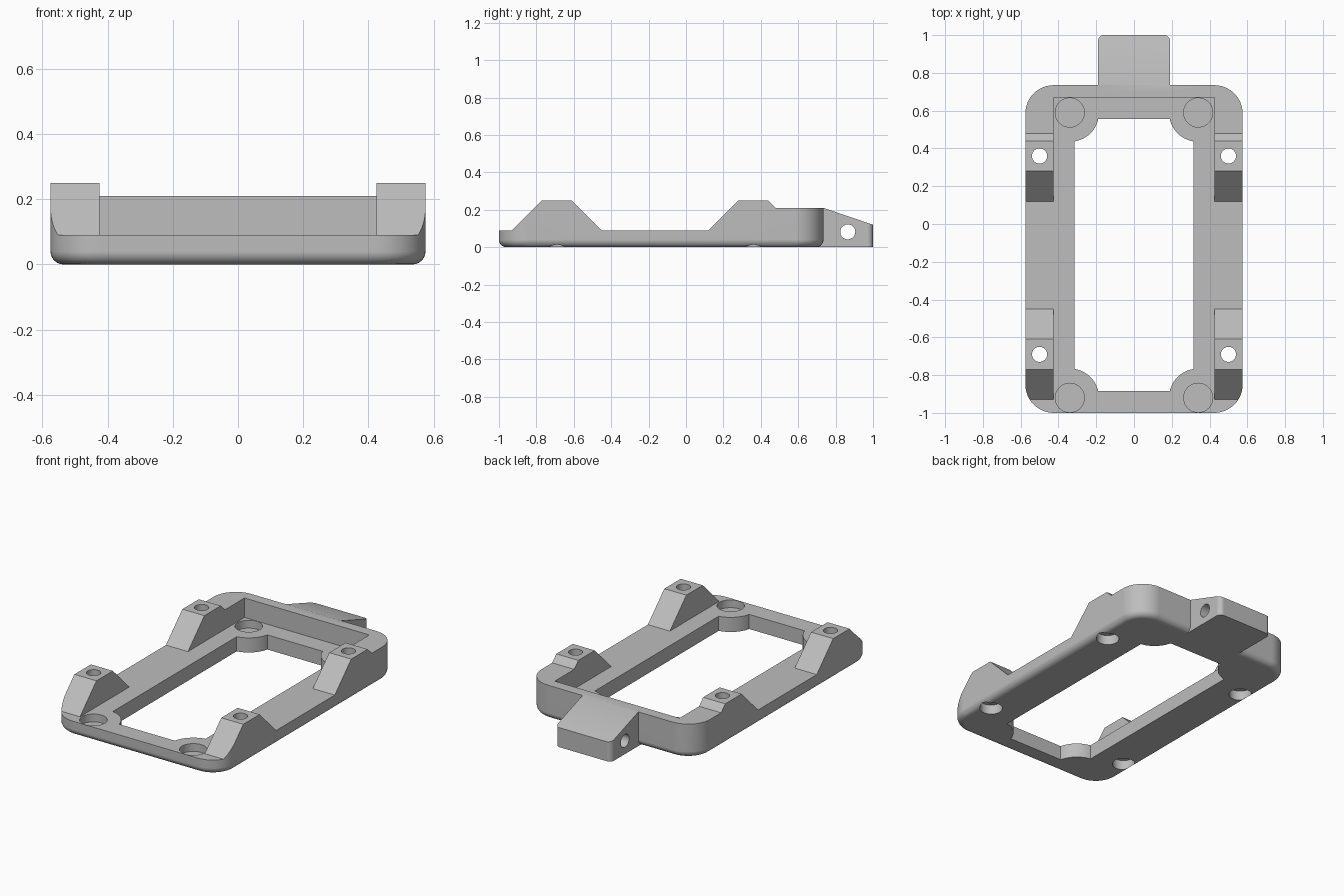
import bpy, bmesh, math
from mathutils import Vector

if "Cube" in bpy.data.objects:
    bpy.data.objects.remove(bpy.data.objects["Cube"], do_unlink=True)

HALF_W, FRONT, BACK = 0.575, -1.0, 0.735
FLOOR, RIM, TOP = 0.09, 0.21, 0.25
POCKETS = [(s * 0.34, y) for s in (-1, 1) for y in (-0.92, 0.59)]
SCREWS = [(s * 0.5, y) for s in (-1, 1) for y in (-0.69, 0.36)]

grey = bpy.data.materials.new("light grey plastic")
grey.use_nodes = True
colour = (0.51, 0.51, 0.51, 1)
grey.diffuse_color = colour
grey.node_tree.nodes["Principled BSDF"].inputs["Base Color"].default_value = colour


def loft(name, rings):
    """Closed solid through rings of equal point count."""
    bm = bmesh.new()
    loops = [[bm.verts.new(p) for p in ring] for ring in rings]
    n = len(loops[0])
    for a, b in zip(loops, loops[1:]):
        for i in range(n):
            j = (i + 1) % n
            bm.faces.new((a[i], a[j], b[j], b[i]))
    bm.faces.new(loops[0][::-1])
    bm.faces.new(loops[-1])
    bmesh.ops.recalc_face_normals(bm, faces=bm.faces)
    mesh = bpy.data.meshes.new(name)
    bm.to_mesh(mesh)
    bm.free()
    mesh.materials.append(grey)
    obj = bpy.data.objects.new(name, mesh)
    bpy.context.collection.objects.link(obj)
    return obj


def rounded_rect(x0, x1, y0, y1, r, z, steps=12):
    corners = [(x1 - r, y1 - r), (x0 + r, y1 - r), (x0 + r, y0 + r), (x1 - r, y0 + r)]
    return [(cx + r * math.cos(a), cy + r * math.sin(a), z)
            for q, (cx, cy) in enumerate(corners)
            for a in [(q + k / steps) * math.pi / 2 for k in range(steps + 1)]]


def slab(name, outline, z0, z1):
    return loft(name, [[(x, y, z) for x, y in outline] for z in (z0, z1)])


def side_extrude(name, profile, half):
    return loft(name, [[(x, y, z) for y, z in profile] for x in (-half, half)])


def circle(cx, cy, r, n=40):
    return [(cx + r * math.cos(k * math.tau / n), cy + r * math.sin(k * math.tau / n))
            for k in range(n)]


def combine(target, other, operation):
    other.hide_render = True
    mod = target.modifiers.new(operation, 'BOOLEAN')
    mod.operation, mod.solver, mod.object = operation, 'EXACT', other
    bpy.context.view_layer.objects.active = target
    bpy.ops.object.modifier_apply(modifier=mod.name)
    bpy.data.objects.remove(other, do_unlink=True)


# Rounded block with a filleted bottom edge
fillet, corner = 0.04, 0.15
rings = []
for k in range(7):
    a = k / 6 * math.pi / 2
    d = fillet * (1 - math.sin(a))
    rings.append(rounded_rect(-HALF_W + d, HALF_W - d, FRONT + d, BACK - d,
                              corner - d, fillet * (1 - math.cos(a))))
rings.append(rounded_rect(-HALF_W, HALF_W, FRONT, BACK, corner, 0.3))
frame = loft("mounting_frame", rings)

# Side silhouette shapes the four posts and the raised rear rim
silhouette = [(-1.1, -0.1), (-1.1, FLOOR), (-0.93, FLOOR), (-0.77, TOP), (-0.61, TOP),
              (-0.45, FLOOR), (0.12, FLOOR), (0.28, TOP), (0.44, TOP), (0.48, RIM),
              (0.9, RIM), (0.9, -0.1)]
combine(frame, side_extrude("silhouette", silhouette, 0.7), 'INTERSECT')

# Recess between the posts
recess = [(-0.425, -1.2), (0.425, -1.2), (0.425, 0.67), (-0.425, 0.67)]
combine(frame, slab("recess", recess, FLOOR, 0.5), 'DIFFERENCE')

# Rear tab with rounded end corners, sloped top and a cross hole
tab = loft("rear_tab", [rounded_rect(-0.19, 0.19, 0.5, 1.0, 0.03, z, 6) for z in (0, 0.3)])
tab_side = [(0.70, -0.1), (0.70, RIM), (BACK, RIM), (1.0, 0.12), (1.1, 0.086), (1.1, -0.1)]
combine(tab, side_extrude("tab_side", tab_side, 0.4), 'INTERSECT')
combine(tab, side_extrude("tab_hole", circle(0.865, 0.082, 0.04), 0.4), 'DIFFERENCE')
combine(frame, tab, 'UNION')

# Central opening, leaving round lugs about the corner pockets
opening = slab("opening", [(-0.315, -0.885), (0.315, -0.885), (0.315, 0.555), (-0.315, 0.555)],
               -0.1, 0.2)
for x, y in POCKETS:
    combine(opening, slab("lug", circle(x, y, 0.155, 64), -0.2, 0.3), 'DIFFERENCE')
combine(frame, opening, 'DIFFERENCE')

# Round corner pockets
for x, y in POCKETS:
    combine(frame, slab("pocket", circle(x, y, 0.077), 0.042, 0.2), 'DIFFERENCE')

# Screw holes through the posts, counterbored from below
for x, y in SCREWS:
    combine(frame, slab("screw_hole", circle(x, y, 0.04), -0.1, 0.4), 'DIFFERENCE')
    combine(frame, slab("counterbore", circle(x, y, 0.065), -0.1, 0.06), 'DIFFERENCE')

# Smooth shading with sharp edges kept
bpy.ops.object.select_all(action='DESELECT')
frame.select_set(True)
bpy.context.view_layer.objects.active = frame
bpy.ops.object.shade_smooth_by_angle(angle=math.radians(25))
weighted = frame.modifiers.new("weighted_normals", 'WEIGHTED_NORMAL')
weighted.keep_sharp = True
